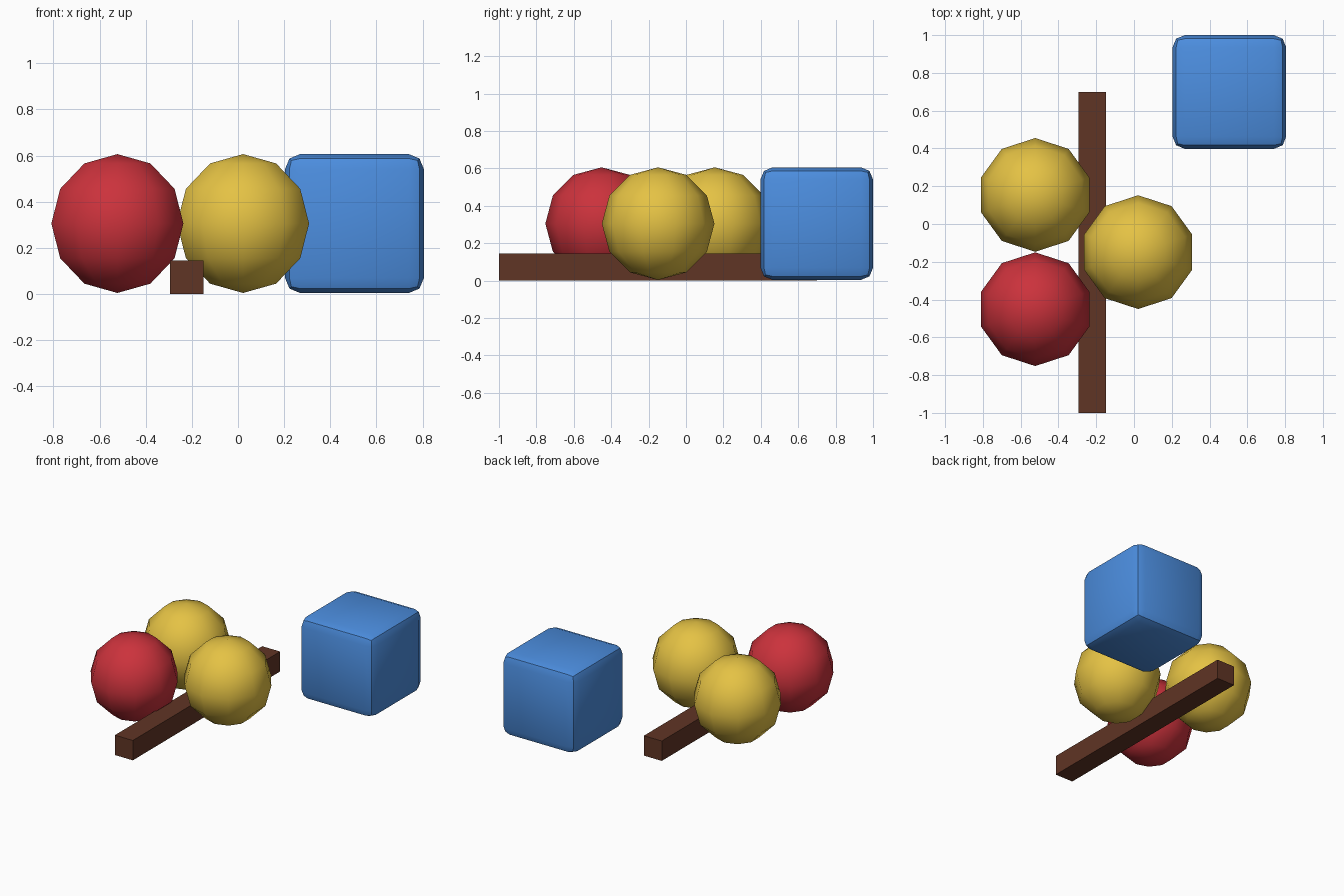
import bpy
import bmesh
from math import radians

default = bpy.data.objects.get("Cube")
if default:
    bpy.data.objects.remove(default, do_unlink=True)


def material(name, rgb):
    mat = bpy.data.materials.new(name)
    mat.use_nodes = True
    color = (*rgb, 1.0)
    mat.diffuse_color = color
    mat.node_tree.nodes["Principled BSDF"].inputs["Base Color"].default_value = color
    return mat


RED = material("red", (0.60, 0.032, 0.045))
YELLOW = material("yellow", (0.78, 0.54, 0.058))
BLUE = material("blue", (0.072, 0.27, 0.74))
BROWN = material("brown", (0.117, 0.035, 0.018))


def add_object(name, bm, location, mat):
    mesh = bpy.data.meshes.new(name)
    bm.to_mesh(mesh)
    bm.free()
    mesh.materials.append(mat)
    obj = bpy.data.objects.new(name, mesh)
    obj.location = location
    bpy.context.collection.objects.link(obj)
    return obj


def ball(name, x, y, mat):
    bm = bmesh.new()
    bmesh.ops.create_uvsphere(bm, u_segments=10, v_segments=6, radius=0.301)
    for face in bm.faces:
        face.smooth = True
    return add_object(name, bm, (x, y, 0.305), mat)


def box(name, size, location, mat):
    bm = bmesh.new()
    bmesh.ops.create_cube(bm, size=1)
    bmesh.ops.scale(bm, vec=size, verts=bm.verts)
    return add_object(name, bm, location, mat)


# Three low-poly balls either side of the beam
ball("red_ball", -0.523, -0.451, RED)
ball("back_yellow_ball", -0.523, 0.154, YELLOW)
ball("side_yellow_ball", 0.022, -0.149, YELLOW)

# Long square beam lying on the ground
box("beam", (0.145, 1.7, 0.145), (-0.222, -0.15, 0.0725), BROWN)

# Block with rounded edges
block = box("block", (0.602, 0.602, 0.602), (0.505, 0.699, 0.305), BLUE)
bevel = block.modifiers.new("rounded_edges", "BEVEL")
bevel.width = 0.065
bevel.segments = 2

bpy.ops.object.select_all(action="DESELECT")
block.select_set(True)
bpy.context.view_layer.objects.active = block
bpy.ops.object.modifier_apply(modifier=bevel.name)
bpy.ops.object.shade_smooth_by_angle(angle=radians(30))
